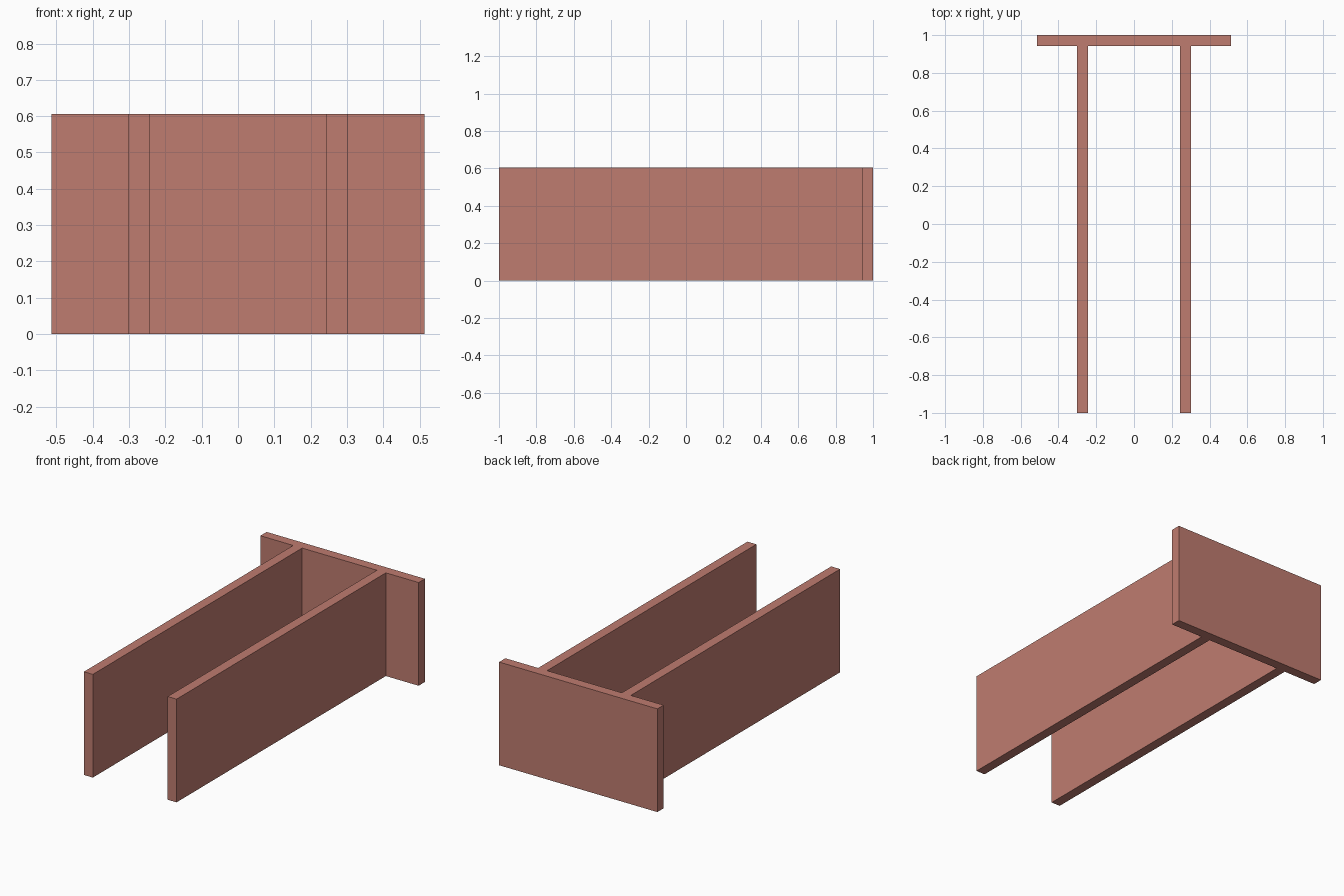
import bpy, bmesh

if "Cube" in bpy.data.objects:
    bpy.data.objects.remove(bpy.data.objects["Cube"])

HEIGHT = 0.606
PLATE_HALF = 0.514   # half width of the back plate
PLATE_Y = 0.942      # front face of the back plate
LEG_OUT, LEG_IN = 0.301, 0.243

# Right half of the plan outline, then its mirror image
half = [(LEG_IN, PLATE_Y), (LEG_IN, -1), (LEG_OUT, -1), (LEG_OUT, PLATE_Y),
        (PLATE_HALF, PLATE_Y), (PLATE_HALF, 1)]
outline = half + [(-x, y) for x, y in reversed(half)]

# Back plate with two long walls, extruded upward as one solid
bm = bmesh.new()
base = bm.faces.new([bm.verts.new((x, y, 0)) for x, y in outline])
extruded = bmesh.ops.extrude_face_region(bm, geom=[base], use_keep_orig=True)
top = [v for v in extruded["geom"] if isinstance(v, bmesh.types.BMVert)]
bmesh.ops.translate(bm, verts=top, vec=(0, 0, HEIGHT))
bmesh.ops.recalc_face_normals(bm, faces=bm.faces[:])
mesh = bpy.data.meshes.new("double_wall_bracket")
bm.to_mesh(mesh)
bm.free()

bracket = bpy.data.objects.new("double_wall_bracket", mesh)
bpy.context.collection.objects.link(bracket)

# Brick red finish
red = bpy.data.materials.new("brick_red")
red.diffuse_color = (0.52, 0.20, 0.16, 1)
red.use_nodes = True
red.node_tree.nodes["Principled BSDF"].inputs["Base Color"].default_value = red.diffuse_color
mesh.materials.append(red)
